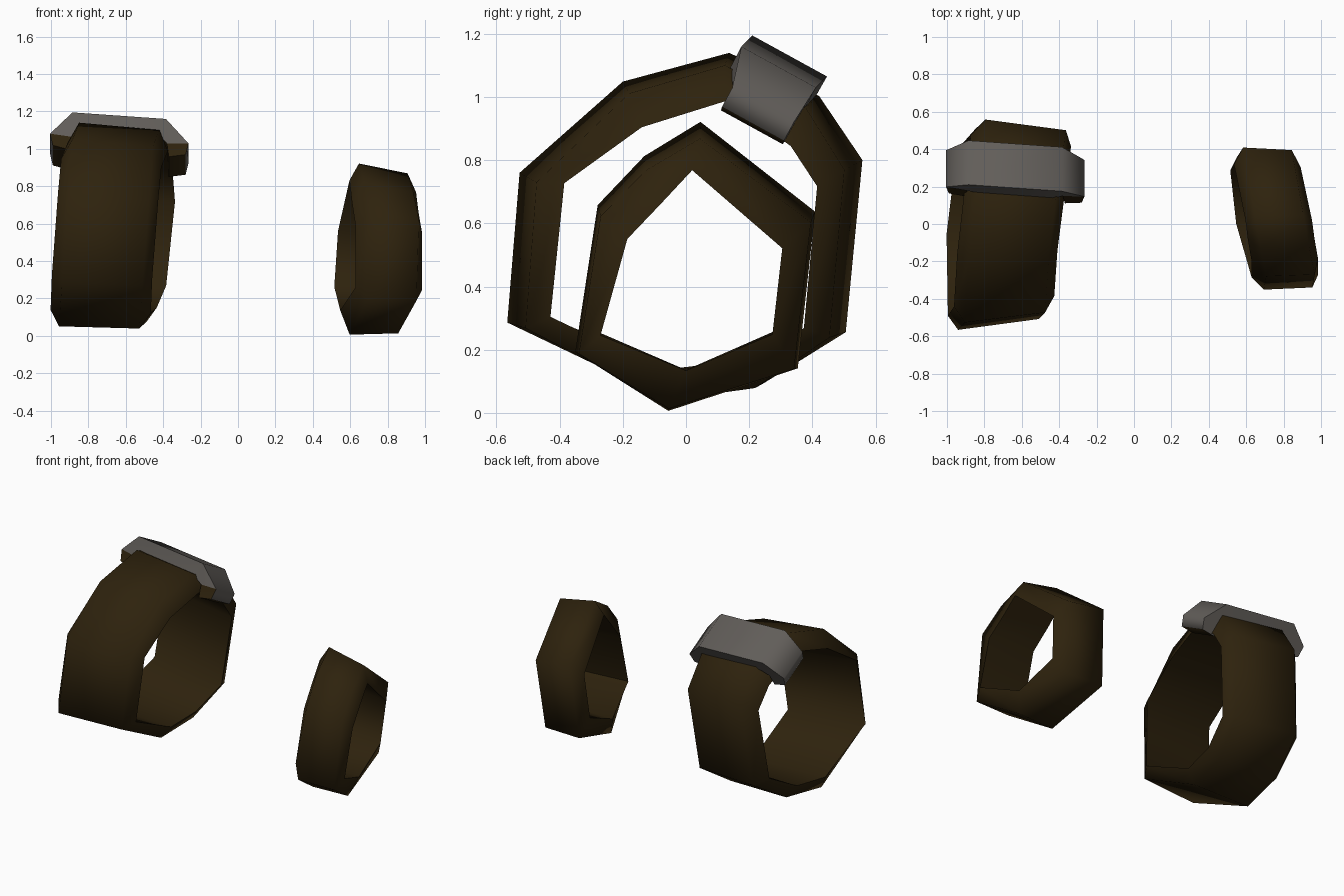
import bpy, bmesh, math
from mathutils import Vector

if "Cube" in bpy.data.objects:
    bpy.data.objects.remove(bpy.data.objects["Cube"])


def material(name, rgb):
    m = bpy.data.materials.new(name)
    m.diffuse_color = (*rgb, 1)
    m.use_nodes = True
    m.node_tree.nodes["Principled BSDF"].inputs["Base Color"].default_value = m.diffuse_color
    return m


leather = material("dark brown", (0.027, 0.016, 0.004))
metal = material("grey metal", (0.12, 0.11, 0.10))


def finish(name, bm, mats, angle):
    bmesh.ops.recalc_face_normals(bm, faces=bm.faces)
    me = bpy.data.meshes.new(name)
    bm.to_mesh(me)
    bm.free()
    for m in mats:
        me.materials.append(m)
    ob = bpy.data.objects.new(name, me)
    bpy.context.collection.objects.link(ob)
    bpy.ops.object.select_all(action='DESELECT')
    ob.select_set(True)
    bpy.context.view_layer.objects.active = ob
    bpy.ops.object.shade_smooth_by_angle(angle=math.radians(angle))
    return ob


def band(name, outer, inner, half_out, half_in, plane, axis, taper, mid_z):
    """Tilted, slightly bowed band, narrower to the right; outlines are (y, z)."""
    c, p, q, r = plane
    bm = bmesh.new()

    def loop(pts, t):
        return [bm.verts.new(Vector((c + p * y + q * z + r * y * y,
                                     y * (1 - taper[0] * t),
                                     mid_z + (z - mid_z) * (1 - taper[1] * t))) + t * axis)
                for y, z in pts]

    loops = [loop(outer, -half_out), loop(outer, half_out),
             loop(inner, half_in), loop(inner, -half_in)]
    n = len(outer)
    for k in range(4):
        a, b = loops[k], loops[(k + 1) % 4]
        for i in range(n):
            j = (i + 1) % n
            bm.faces.new((a[i], a[j], b[j], b[i]))
    return finish(name, bm, [leather], 75)


# Large band
band("large_band",
     [(-.537, .277), (-.50, .745), (-.19, 1.03), (.13, 1.12), (.40, .985),
      (.53, .785), (.48, .247), (.23, .085), (-.07, .045)],
     [(-.46, .316), (-.413, .746), (-.15, .926), (.134, 1.01), (.355, .866),
      (.445, .736), (.40, .28), (.19, .16), (-.05, .13)],
     .215, .268, (-.74, .10, .08, .16), Vector((1, 0, -.06)), (.25, .06), .58)

# Small band
band("small_band",
     [(-.345, .19), (-.275, .64), (-.13, .79), (.045, .895), (.402, .62), (.348, .14), (-.055, .01)],
     [(-.277, .252), (-.19, .572), (-.08, .69), (.02, .80), (.312, .541), (.28, .255), (.0, .135)],
     .13, .178, (.714, -.205, .08, .2), Vector((1, 0, -.09)), (.13, .26), .46)

# Metal clamp: C-shaped profile (across, height) extruded along the band
clamp_axis = Vector((1, -.07, -.07))
half_outer = [(.355, .94), (.37, 1.01), (.25, 1.127)]
half_inner = [(.265, .92), (.255, 1.0), (.20, 1.045)]


def mirrored(half):
    return [(-s, h) for s, h in half] + half[::-1]


tangent, normal = Vector((0, .875, -.48)), Vector((0, .48, .875))
bm = bmesh.new()


def clamp_loop(pts, side):
    # the flaps are a little shorter than the top plate
    def along(s):
        return -.263 + side * .135 if abs(s) <= .25 else -.245 + side * .112
    return [bm.verts.new(Vector((-.635, 0, 0)) + clamp_axis * s + normal * h + tangent * along(s))
            for s, h in pts]


o0, o1 = (clamp_loop(mirrored(half_outer), t) for t in (-1, 1))
i0, i1 = (clamp_loop(mirrored(half_inner), t) for t in (-1, 1))
for k in range(5):
    bm.faces.new((o0[k], o0[k + 1], o1[k + 1], o1[k]))
    under = bm.faces.new((i0[k], i1[k], i1[k + 1], i0[k + 1]))
    ends = [bm.faces.new((o0[k], i0[k], i0[k + 1], o0[k + 1])),
            bm.faces.new((o1[k], o1[k + 1], i1[k + 1], i1[k]))]
    under.material_index = 1
    if k in (0, 4):
        ends[0].material_index = 1
for k in (0, 5):
    f = bm.faces.new((o0[k], o1[k], i1[k], i0[k]))
    f.material_index = 1
finish("clamp", bm, [metal, leather], 75)
